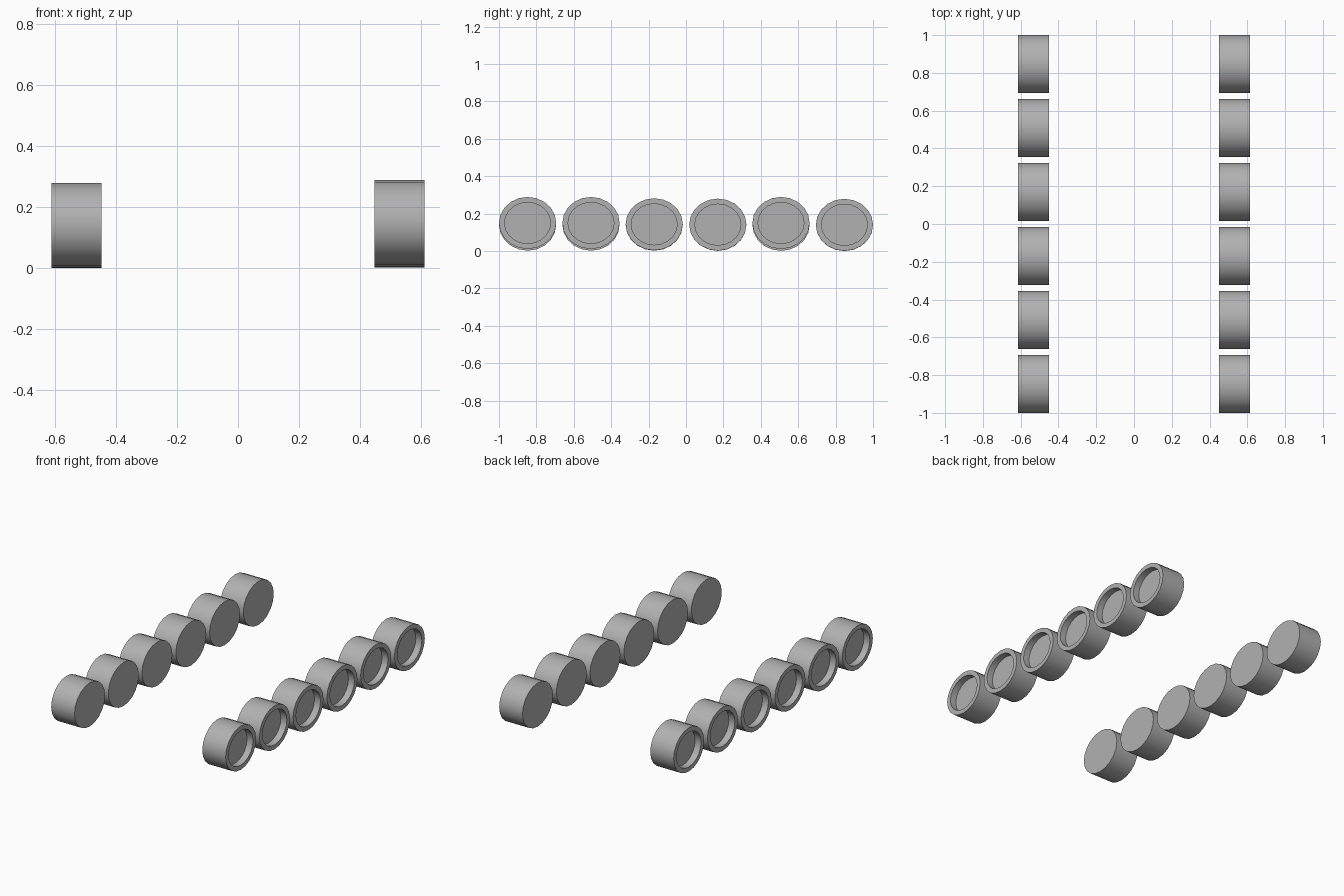
import bpy, bmesh, math

if "Cube" in bpy.data.objects:
    bpy.data.objects.remove(bpy.data.objects["Cube"])

SIDES = 20
RY, RZ = 0.153, 0.139          # slightly squashed wheel
RIM_Y, RIM_Z = 0.123, 0.110    # opening of the outer recess
X_IN, X_OUT, DEPTH = 0.449, 0.613, 0.042

# dark grey rubber
rubber = bpy.data.materials.new("dark_grey")
rubber.diffuse_color = (0.44, 0.44, 0.44, 1)
rubber.use_nodes = True
rubber.node_tree.nodes["Principled BSDF"].inputs["Base Color"].default_value = rubber.diffuse_color


def add_wheel(name, side, y, z):
    bm = bmesh.new()

    def ring(x, ry, rz):
        return [bm.verts.new((side * x,
                              y + ry * math.cos(2 * math.pi * i / SIDES),
                              z + rz * math.sin(2 * math.pi * i / SIDES)))
                for i in range(SIDES)]

    # inner face, tread, rim, recess wall, recessed disc
    rings = [ring(X_IN, RY, RZ), ring(X_OUT, RY, RZ),
             ring(X_OUT, RIM_Y, RIM_Z), ring(X_OUT - DEPTH, RIM_Y, RIM_Z)]
    for a, b in zip(rings, rings[1:]):
        for i in range(SIDES):
            j = (i + 1) % SIDES
            bm.faces.new((a[i], a[j], b[j], b[i]))
    bm.faces.new(rings[0])
    bm.faces.new(rings[-1])
    bmesh.ops.recalc_face_normals(bm, faces=bm.faces)
    mesh = bpy.data.meshes.new(name)
    bm.to_mesh(mesh)
    bm.free()
    mesh.materials.append(rubber)
    obj = bpy.data.objects.new(name, mesh)
    bpy.context.collection.objects.link(obj)
    bpy.ops.object.select_all(action='DESELECT')
    obj.select_set(True)
    bpy.context.view_layer.objects.active = obj
    bpy.ops.object.shade_smooth_by_angle(angle=math.radians(35))


# six wheels per side, right ones at slightly uneven heights
ys = [-0.847, -0.508, -0.17, 0.17, 0.508, 0.847]
right_z = [0.150, 0.150, 0.143, 0.141, 0.150, 0.14]
left_z = [0.141, 0.141, 0.141, 0.140, 0.140, 0.139]
for i, y in enumerate(ys):
    add_wheel(f"right_wheel_{i + 1}", 1, y, right_z[i])
    add_wheel(f"left_wheel_{i + 1}", -1, y, left_z[i])
